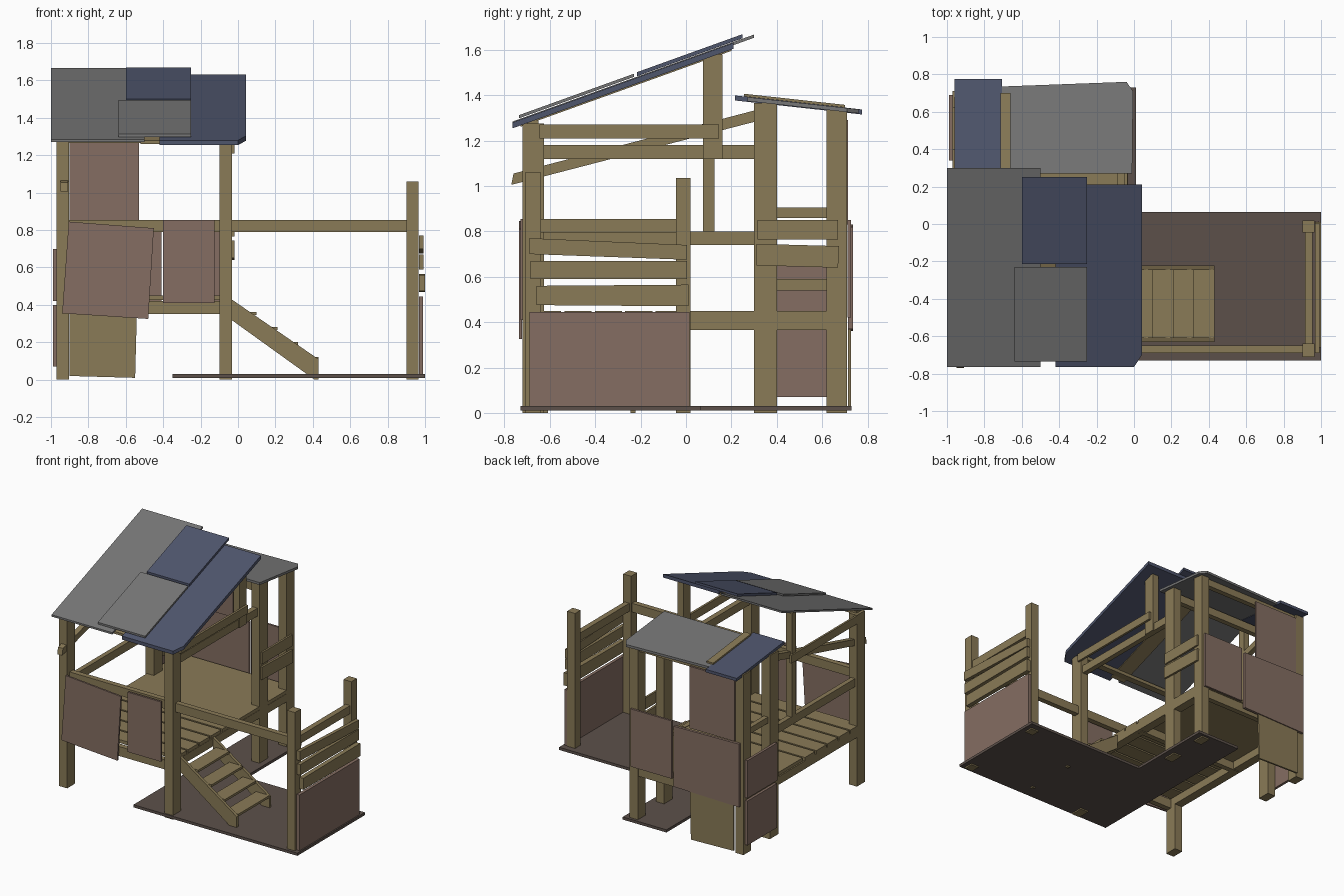
import bpy, bmesh

if "Cube" in bpy.data.objects:
    bpy.data.objects.remove(bpy.data.objects["Cube"])

# Flat colours, given as sRGB and stored linear
def material(name, *srgb):
    m = bpy.data.materials.new(name)
    m.diffuse_color = [c / 12.92 if c < 0.04 else ((c + 0.055) / 1.055) ** 2.4 for c in srgb] + [1]
    m.use_nodes = True
    m.node_tree.nodes["Principled BSDF"].inputs["Base Color"].default_value = m.diffuse_color
    return m

wood = material("olive wood", 0.54, 0.48, 0.34)
panel = material("brown panel", 0.52, 0.43, 0.385)
grey = material("grey roofing", 0.465, 0.465, 0.465)
blue = material("blue roofing", 0.31, 0.335, 0.425)
earth = material("dark base", 0.36, 0.315, 0.29)


# Outline extruded from a to b along an axis; optional slope f(y) lifts z
def prism(name, pts, axis, a, b, mat, slope=None):
    place = {"x": lambda u, v, w: (w, u, v),
             "y": lambda u, v, w: (u, w, v),
             "z": lambda u, v, w: (u, v, w)}[axis]
    bm = bmesh.new()
    lo = [bm.verts.new(place(u, v, a)) for u, v in pts]
    hi = [bm.verts.new(place(u, v, b)) for u, v in pts]
    bm.faces.new(lo)
    bm.faces.new(hi)
    n = len(pts)
    for i in range(n):
        j = (i + 1) % n
        bm.faces.new((lo[i], lo[j], hi[j], hi[i]))
    if slope:
        for v in bm.verts:
            v.co.z += slope(v.co.y)
    bmesh.ops.recalc_face_normals(bm, faces=bm.faces)
    me = bpy.data.meshes.new(name)
    bm.to_mesh(me)
    bm.free()
    me.materials.append(mat)
    ob = bpy.data.objects.new(name, me)
    bpy.context.collection.objects.link(ob)
    return ob


def rect(a, b, c, d):
    return [(a, c), (b, c), (b, d), (a, d)]


def box(name, x0, x1, y0, y1, z0, z1, mat=wood, slope=None):
    return prism(name, rect(x0, x1, y0, y1), "z", z0, z1, mat, slope)


# L-shaped base
prism("base_slab", [(-.35, -.73), (1, -.73), (1, .065), (.01, .065), (.01, .73), (-.35, .73)],
      "z", .01, .03, earth)

# Posts
box("yard_front_post", .9, .965, -.71, -.64, 0, 1.06)
box("yard_back_post", .9, .965, -.045, .02, 0, 1.035)
for side, x in (("left", -.97), ("right", -.1)):
    X = x, x + .067
    box(side + "_front_post", *X, -.72, -.625, 0, 1.275)
    box(side + "_middle_pole", *X, .3, .4, 0, 1.365)
    box(side + "_back_pole", *X, .62, .71, 0, 1.34)
    box(side + "_deck_beam", *X, -.68, .68, .365, .425)
box("left_roof_strut", -.96, -.91, .075, .125, .8, 1.57)
box("right_roof_strut", -.09, -.04, .075, .16, 1.12, 1.58)

# Deck: beams, slats in front, solid floor behind
box("front_deck_beam", -.95, -.06, -.71, -.67, .35, .42)
box("middle_deck_beam", -.95, -.06, -.02, .02, .36, .42)
box("back_deck_beam", -.95, -.06, .66, .7, .35, .42)
for i in range(5):
    y = -.67 + i * .134
    box("deck_slat", -.97, -.035, y, y + .12, .425, .45)
box("deck_floor", -.96, -.035, 0, .7, .425, .45)

# Rails and upper beams
box("front_rail", -.95, .94, -.69, -.65, .79, .855)
box("yard_side_rail", .915, .955, -.64, -.04, .795, .855)
box("left_rail", -.955, -.92, -.63, .32, .74, .8)
box("left_back_rail", -.955, -.92, .38, .64, .86, .905)
box("left_low_rail", -.955, -.92, .38, .64, .54, .59)
box("right_upper_beam", -.09, -.05, -.63, .32, 1.12, 1.18)
box("right_roof_plank", -.035, -.018, -.645, .145, 1.21, 1.27)
box("left_roof_plank", -.97, -.955, -.645, .145, 1.21, 1.27)
prism("left_slanted_beam", [(-.77, 1.005), (-.76, 1.055), (.31, 1.335), (.31, 1.285)], "x", -.95, -.91, wood)
box("front_header", -.95, -.06, -.7, -.65, 1.265, 1.29)
box("middle_header", -.95, -.06, .33, .37, 1.285, 1.345)
box("back_header", -.95, -.06, .65, .69, 1.275, 1.33)

# Yard end wall
box("yard_end_panel", .967, .99, -.69, .015, .03, .445, panel)
for i, pts in enumerate(([(-.66, .475), (.01, .47), (.01, .565), (-.66, .56)],
                         rect(-.685, .005, .59, .67),
                         [(-.69, .7), (.005, .675), (.005, .74), (-.69, .77)])):
    prism("yard_end_plank_%d" % i, pts, "x", .967, .993 if i else 1, wood)

# Planks across the rear room on the right
prism("rear_right_upper_plank", rect(.315, .67, .765, .85), "x", -.035, -.02, wood)
prism("rear_right_lower_plank", [(.31, .65), (.67, .64), (.675, .735), (.31, .745)], "x", -.035, -.018, wood)

# Front and back wall panels
prism("front_tilted_panel", [(-.94, .355), (-.48, .325), (-.45, .81), (-.905, .845)], "y", -.735, -.722, panel)
prism("front_small_panel", rect(-.4, -.125, .41, .855), "y", -.73, -.715, panel)
prism("back_small_panel", rect(-.39, -.05, .42, .85), "y", .712, .727, panel)
prism("back_large_panel", [(-.95, .36), (-.41, .37), (-.41, .82), (-.95, .83)], "y", .715, .735, panel)
prism("back_upper_panel", rect(-.9, -.53, .83, 1.29), "y", .7, .715, panel)
prism("back_lower_board", [(-.9, .02), (-.55, .01), (-.54, .39), (-.9, .4)], "y", .715, .728, wood)

# Left wall panels
box("left_upper_panel", -.99, -.971, .34, .69, .42, .7, panel)
box("left_lower_panel", -.99, -.971, .345, .69, .07, .4, panel)

# Stairs
for y in (-.63, -.245):
    prism("stair_stringer", [(-.035, .43), (.43, .11), (.43, 0), (.41, 0), (-.035, .32)],
          "y", y, y + .022, wood)
for i in range(4):
    x, z = .1 + i * .11, .345 - i * .08
    box("stair_tread", x - .11, x, -.61, -.243, z, z + .017)


# Main roof: two long sheets with two patches on top
def main_slope(y):
    return 1.27 + .36 * (y + .765)


box("roof_grey_sheet", -1, -.5, -.765, .3, 0, .014, grey, main_slope)
prism("roof_blue_sheet", [(-.42, -.765), (0, -.765), (.042, -.7), (.042, .21), (-.42, .21)],
      "z", -.016, .01, blue, main_slope)
box("roof_grey_patch", -.64, -.25, -.735, -.23, .018, .032, grey, main_slope)
box("roof_blue_patch", -.6, -.25, -.215, .25, .016, .034, blue, main_slope)
box("roof_batten", -.52, -.4, -.73, .2, -.022, -.004, wood, main_slope)


# Rear roof
def rear_slope(y):
    return 1.395 - .11 * (y - .215)


prism("rear_grey_sheet", [(-.71, .27), (-.01, .27), (-.005, .71), (-.04, .76), (-.71, .735)],
      "z", -.015, .003, grey, rear_slope)
box("rear_blue_sheet", -.96, -.705, .215, .775, -.018, .004, blue, rear_slope)
box("rear_roof_plank", -.715, -.66, .255, .7, .004, .016, wood, rear_slope)
